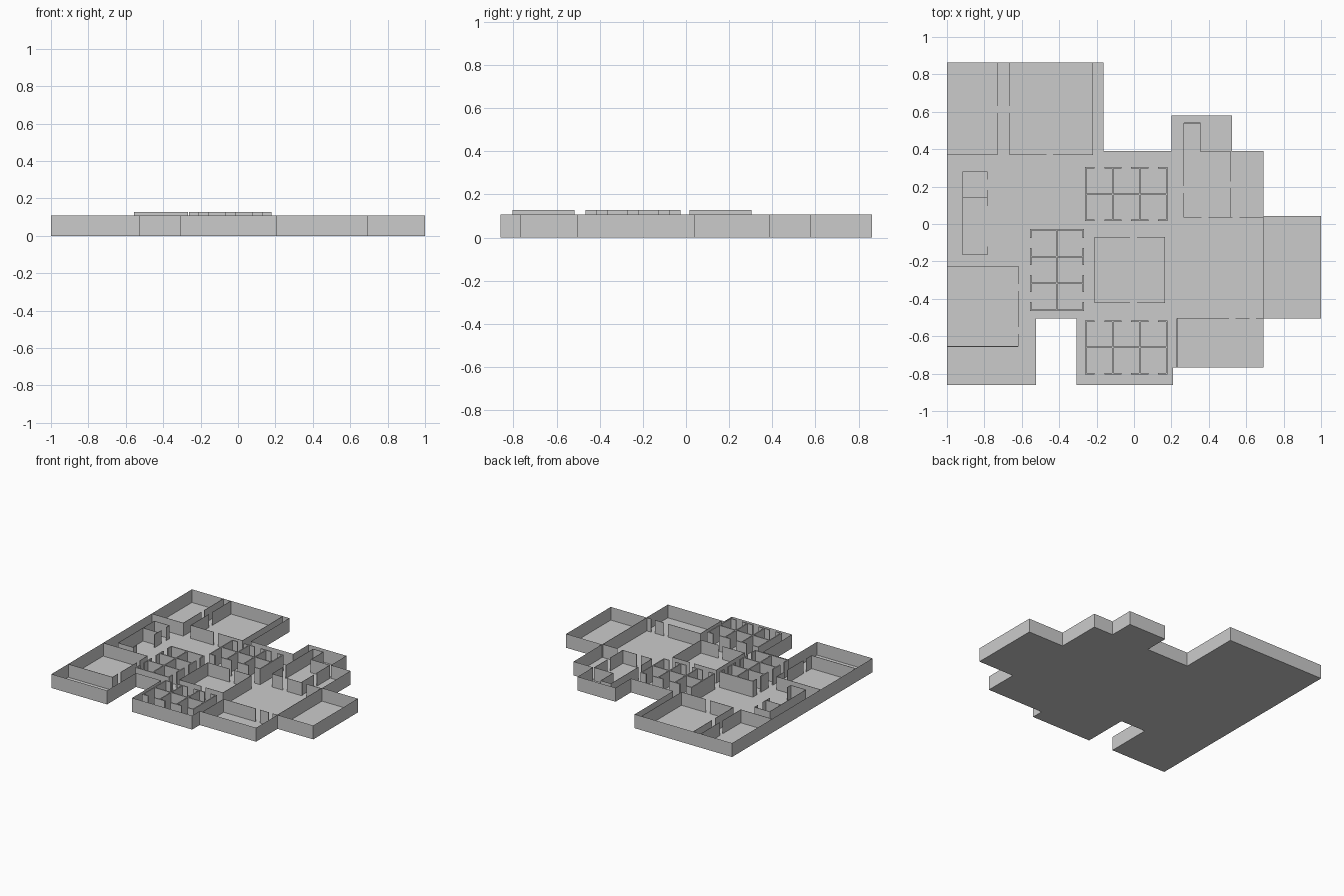
import bpy, bmesh

if "Cube" in bpy.data.objects:
    bpy.data.objects.remove(bpy.data.objects["Cube"])

WALL_TOP, CELL_TOP, FLOOR = 0.108, 0.128, 0.006
THIN, CELL_T, OUTER_T = 0.003, 0.008, 0.008
DOOR = 0.036


def finish(name, bm):
    bmesh.ops.recalc_face_normals(bm, faces=bm.faces)
    me = bpy.data.meshes.new(name)
    bm.to_mesh(me)
    bm.free()
    ob = bpy.data.objects.new(name, me)
    bpy.context.collection.objects.link(ob)
    return ob


def box(bm, x0, x1, y0, y1, z0, z1):
    vs = bmesh.ops.create_cube(bm, size=1)["verts"]
    for v in vs:
        v.co = ((x0 + x1) / 2 + v.co.x * (x1 - x0),
                (y0 + y1) / 2 + v.co.y * (y1 - y0),
                (z0 + z1) / 2 + v.co.z * (z1 - z0))


def run(bm, axis, c, a, b, doors=(), door=DOOR, t=THIN, top=WALL_TOP):
    """Straight wall along an axis at offset c, broken by door openings."""
    start = a
    for d in list(doors) + [None]:
        end = b if d is None else d - door / 2
        if end > start:
            if axis == "x":
                box(bm, start, end, c - t / 2, c + t / 2, FLOOR * 0.5, top)
            else:
                box(bm, c - t / 2, c + t / 2, start, end, FLOOR * 0.5, top)
        if d is not None:
            start = d + door / 2


def room(name, *walls):
    bm = bmesh.new()
    for w in walls:
        run(bm, *w)
    return finish(name, bm)


def cell_block(name, x0, y0, nx, ny, dx, dy, axis):
    """Grid of small rooms; doors on the two long outer sides."""
    bm = bmesh.new()
    h = CELL_T / 2
    x1, y1 = x0 + nx * dx, y0 + ny * dy
    for j in range(ny + 1):
        doors = [x0 + (i + .5) * dx for i in range(nx)] if axis == "x" and j in (0, ny) else ()
        run(bm, "x", y0 + j * dy, x0 - h, x1 + h, doors, 0.052, CELL_T, CELL_TOP)
    for i in range(nx + 1):
        doors = [y0 + (j + .5) * dy for j in range(ny)] if axis == "y" and i in (0, nx) else ()
        run(bm, "y", x0 + i * dx, y0 - h, y1 + h, doors, 0.052, CELL_T, CELL_TOP)
    return finish(name, bm)


# Building outline
outline = [(-1, .863), (-.163, .863), (-.163, .39), (.2, .39), (.2, .58), (.525, .58),
           (.525, .39), (.693, .39), (.693, .042), (1, .042), (1, -.505), (.693, -.505),
           (.693, -.767), (.208, -.767), (.208, -.86), (-.308, -.86), (-.308, -.505),
           (-.523, -.505), (-.523, -.86), (-1, -.86)]


def extrude_up(bm, faces, height):
    geo = bmesh.ops.extrude_face_region(bm, geom=faces, use_keep_orig=True)["geom"]
    bmesh.ops.translate(bm, vec=(0, 0, height),
                        verts=[g for g in geo if isinstance(g, bmesh.types.BMVert)])


# Floor slab
bm = bmesh.new()
f = bm.faces.new([bm.verts.new((x, y, 0)) for x, y in outline])
extrude_up(bm, [f], FLOOR)
finish("floor", bm)

# Outer walls: inset ring raised to full height
bm = bmesh.new()
f = bm.faces.new([bm.verts.new((x, y, 0)) for x, y in outline])
ring = bmesh.ops.inset_region(bm, faces=[f], thickness=OUTER_T,
                              use_boundary=True, use_even_offset=True)["faces"]
bmesh.ops.delete(bm, geom=[q for q in bm.faces if q not in ring], context="FACES_ONLY")
extrude_up(bm, list(bm.faces), WALL_TOP)
finish("outer_walls", bm)

# Blocks of small cells
cell_block("north_cells", -.257, .02, 3, 2, .144, .14, "x")
cell_block("south_cells", -.257, -.8, 3, 2, .144, .14, "x")
cell_block("west_cells", -.552, -.462, 2, 3, .14, .144, "y")

# Larger rooms with thin partitions
room("northwest_room", ("x", .37, -.997, -.73), ("y", -.73, .37, .86, [.612]))
room("north_hall", ("x", .37, -.665, -.22, [-.45]), ("y", -.665, .37, .86, [.612]),
     ("y", -.22, .37, .86))
room("west_booths", ("y", -.915, -.165, .28), ("x", .28, -.915, -.785),
     ("x", .14, -.915, -.785), ("x", -.165, -.915, -.785),
     ("y", -.785, .095, .28, [.21], .055), ("y", -.785, -.165, -.12))
room("southwest_room", ("x", -.225, -.997, -.62), ("x", -.655, -.997, -.62),
     ("y", -.62, -.655, -.225, [-.57, -.34]))
room("central_room", ("x", -.07, -.21, .165, [-.003]), ("x", -.42, -.21, .165, [-.003]),
     ("y", -.21, -.42, -.07), ("y", .165, -.42, -.07))
room("northeast_room", ("y", .267, .035, .54, [.185]), ("x", .54, .267, .355),
     ("y", .355, .387, .54), ("x", .387, .355, .52), ("y", .518, .035, .387, [.21]),
     ("x", .035, .267, .69, [.38, .545]))
room("east_room", ("y", .691, -.505, .04, [-.03, -.34]))
room("southeast_room", ("x", -.505, .23, .69, [.525, .635]), ("y", .23, -.765, -.505))
